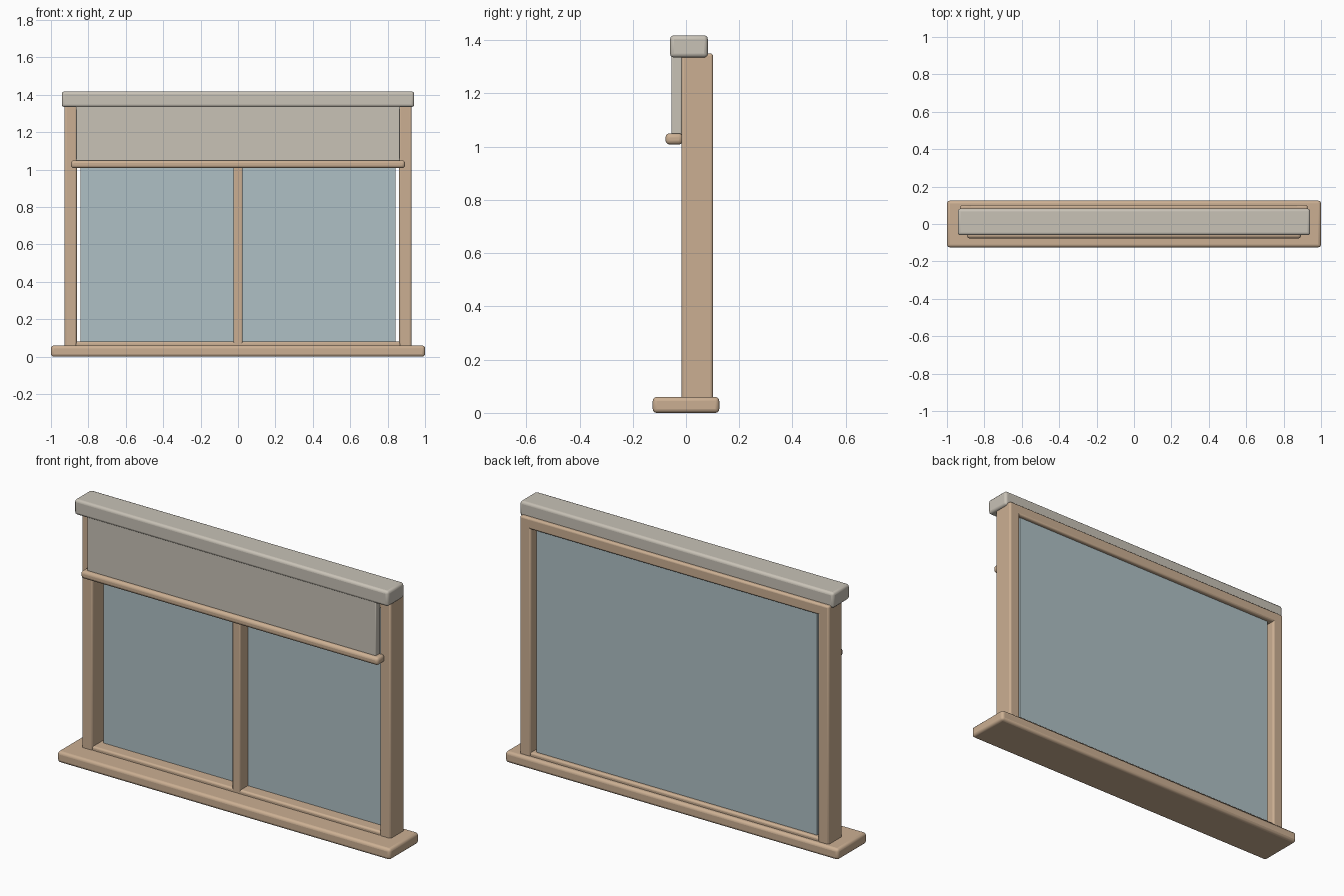
import bpy
from mathutils import Vector

if "Cube" in bpy.data.objects:
    bpy.data.objects.remove(bpy.data.objects["Cube"])

def material(name, rgb):
    m = bpy.data.materials.new(name)
    m.diffuse_color = (*rgb, 1)
    m.use_nodes = True
    m.node_tree.nodes["Principled BSDF"].inputs["Base Color"].default_value = m.diffuse_color
    return m

wood = material("wood", (0.60, 0.43, 0.29))
fabric = material("fabric", (0.58, 0.54, 0.47))
glass = material("glass", (0.43, 0.53, 0.56))

def box(name, lo, hi, mat, bevel=0.0):
    """Box between two corners with optionally rounded edges."""
    lo, hi = Vector(lo), Vector(hi)
    bpy.ops.mesh.primitive_cube_add(size=1, location=(lo + hi) / 2)
    o = bpy.context.object
    o.name = name
    o.scale = hi - lo
    bpy.ops.object.transform_apply(location=False, rotation=False, scale=True)
    o.data.materials.append(mat)
    if bevel:
        b = o.modifiers.new("rounded_edges", "BEVEL")
        b.width = bevel
        b.segments = 3
        bpy.ops.object.shade_smooth_by_angle()
    return o

# Sill
box("sill", (-1, -0.125, 0), (1, 0.125, 0.06), wood, 0.015)

# Window frame
for side, s in (("left", -1), ("right", 1)):
    a, b = sorted((s * 0.862, s * 0.928))
    box(side + "_jamb", (a, -0.017, 0.03), (b, 0.102, 1.35), wood, 0.01)
box("top_rail", (-0.926, -0.015, 1.29), (0.926, 0.102, 1.35), wood, 0.01)
box("bottom_rail", (-0.87, -0.015, 0.03), (0.87, 0.10, 0.08), wood, 0.01)
box("mullion", (-0.024, -0.015, 0.04), (0.024, 0.06, 1.32), wood, 0.006)

# Glass pane
box("glass_pane", (-0.842, 0.05, 0.075), (0.842, 0.08, 1.295), glass)

# Roller blind
box("blind_cassette", (-0.942, -0.06, 1.335), (0.942, 0.082, 1.418), fabric, 0.014)
box("blind_fabric", (-0.866, -0.055, 1.03), (0.866, -0.016, 1.35), fabric, 0.004)
box("blind_bottom_bar", (-0.893, -0.077, 1.008), (0.893, -0.012, 1.05), wood, 0.015)
